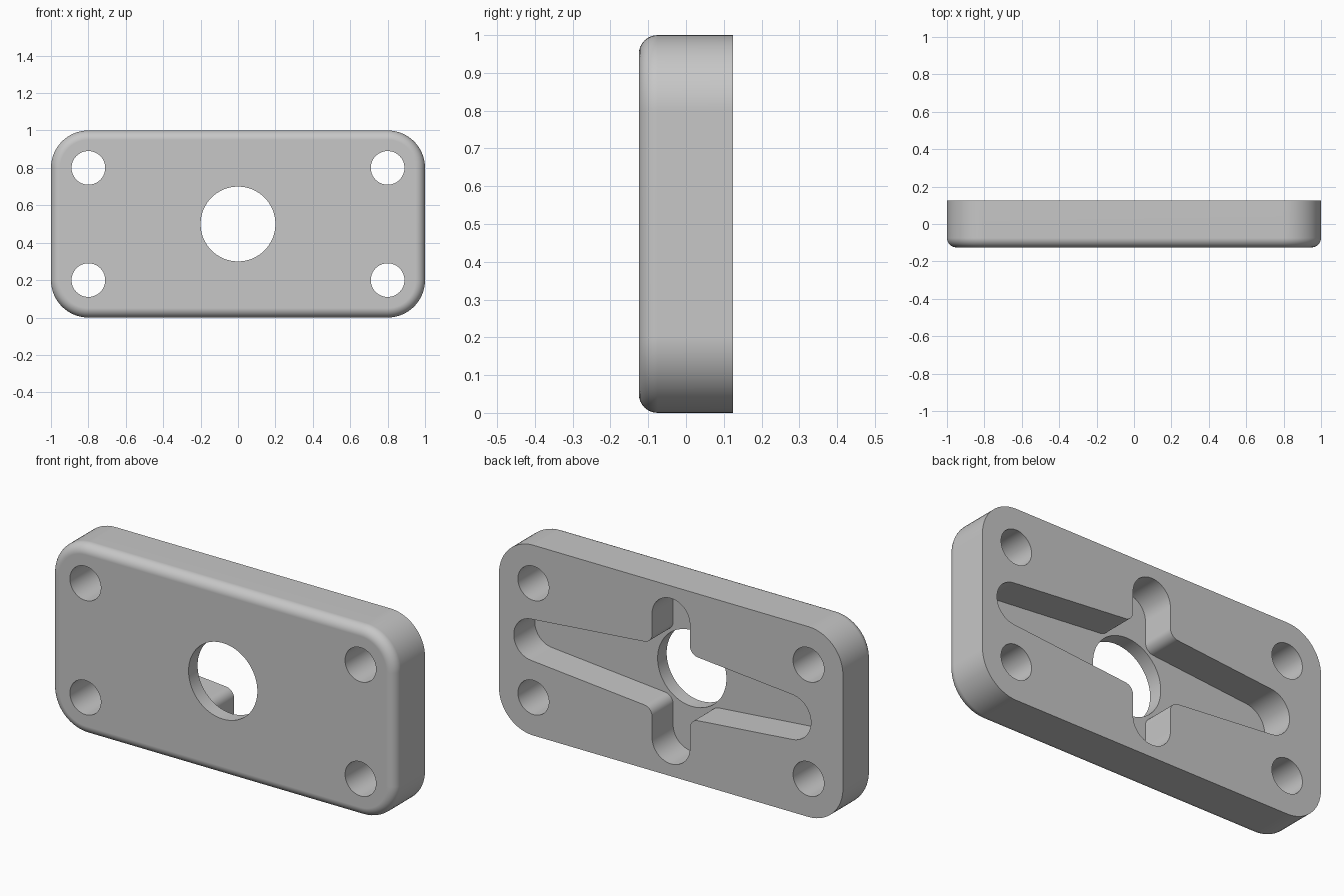
import bpy, bmesh
from math import sin, cos, tan, pi
from mathutils import Vector

cube = bpy.data.objects.get("Cube")
if cube:
    bpy.data.objects.remove(cube, do_unlink=True)

MID = 0.5            # height of the plate centre
BACK, FRONT = 0.125, -0.125
FLOOR = -0.05        # floor of the rear pocket


def rounded(corners, steps=14):
    """Outline with each (x, z, trim) corner replaced by a tangent arc."""
    points = []
    for i, (x, z, trim) in enumerate(corners):
        p = Vector((x, z))
        a = (Vector(corners[i - 1][:2]) - p).normalized()
        b = (Vector(corners[(i + 1) % len(corners)][:2]) - p).normalized()
        half = a.angle(b) / 2
        centre = p + (a + b).normalized() * (trim / cos(half))
        start = p + a * trim - centre
        end = p + b * trim - centre
        sweep = pi - 2 * half
        for k in range(steps + 1):
            t = k / steps
            q = centre + (start * sin((1 - t) * sweep) + end * sin(t * sweep)) / sin(sweep)
            if not points or (q - points[-1]).length > 1e-4:
                points.append(q)
    if (points[0] - points[-1]).length < 1e-4:
        points.pop()
    return points


def circle(x, z, r, n=64):
    return [Vector((x + r * cos(2 * pi * k / n), z + r * sin(2 * pi * k / n))) for k in range(n)]


def prism(name, outline, y0, y1, fillet=0):
    """Extrude an outline along y, optionally rounding its front rim."""
    bm = bmesh.new()
    face = bm.faces.new([bm.verts.new((p.x, y0, p.y + MID)) for p in outline])
    rim = list(face.edges)
    ext = bmesh.ops.extrude_face_region(bm, geom=[face], use_keep_orig=True)
    moved = [g for g in ext["geom"] if isinstance(g, bmesh.types.BMVert)]
    bmesh.ops.translate(bm, verts=moved, vec=(0, y1 - y0, 0))
    bmesh.ops.recalc_face_normals(bm, faces=bm.faces)
    if fillet:
        bmesh.ops.bevel(bm, geom=rim, offset=fillet, segments=8, profile=0.5, affect='EDGES')
    mesh = bpy.data.meshes.new(name)
    bm.to_mesh(mesh)
    bm.free()
    obj = bpy.data.objects.new(name, mesh)
    bpy.context.collection.objects.link(obj)
    return obj


# Grey material
grey = bpy.data.materials.new("plain_grey")
grey.use_nodes = True
colour = (0.57, 0.57, 0.57, 1)
grey.diffuse_color = colour
grey.node_tree.nodes["Principled BSDF"].inputs["Base Color"].default_value = colour

# Plate body with rounded corners and a filleted front rim
plate = prism("mounting_plate",
              rounded([(1, .5, .2), (-1, .5, .2), (-1, -.5, .2), (1, -.5, .2)]),
              FRONT, BACK, fillet=0.05)
plate.data.materials.append(grey)


# Rear pocket: upright slot crossed by two tapering arms
def arm(x):
    return 0.18 - 0.088 * abs(x)


LEFT, RIGHT, SLOT, TOP = 0.914, -0.814, 0.11, 0.435
upper = [(LEFT, arm(LEFT), arm(LEFT)), (SLOT, arm(SLOT), .045), (SLOT, TOP, SLOT),
         (-SLOT, TOP, SLOT), (-SLOT, arm(SLOT), .045), (RIGHT, arm(RIGHT), arm(RIGHT))]
lower = [(x, -z, t) for x, z, t in reversed(upper)]
cutters = [prism("pocket_cutter", rounded(upper + lower), FLOOR, 0.3)]

# Centre bore and corner screw holes
cutters.append(prism("bore_cutter", circle(0, 0, 0.2, 96), -0.3, 0.3))
for sx in (-1, 1):
    for sz in (-1, 1):
        cutters.append(prism("screw_hole_cutter", circle(.8 * sx, .3 * sz, 0.09), -0.3, 0.3))

# Cut everything out of the plate
bpy.ops.object.select_all(action='DESELECT')
plate.select_set(True)
bpy.context.view_layer.objects.active = plate
for cutter in cutters:
    mod = plate.modifiers.new("cut", 'BOOLEAN')
    mod.operation = 'DIFFERENCE'
    mod.solver = 'EXACT'
    mod.object = cutter
    bpy.ops.object.modifier_apply(modifier=mod.name)
    bpy.data.objects.remove(cutter, do_unlink=True)

# Smooth curved walls, keep flat faces flat
bpy.ops.object.shade_smooth_by_angle(angle=0.52)
weighted = plate.modifiers.new("flat_face_normals", 'WEIGHTED_NORMAL')
weighted.keep_sharp = True
